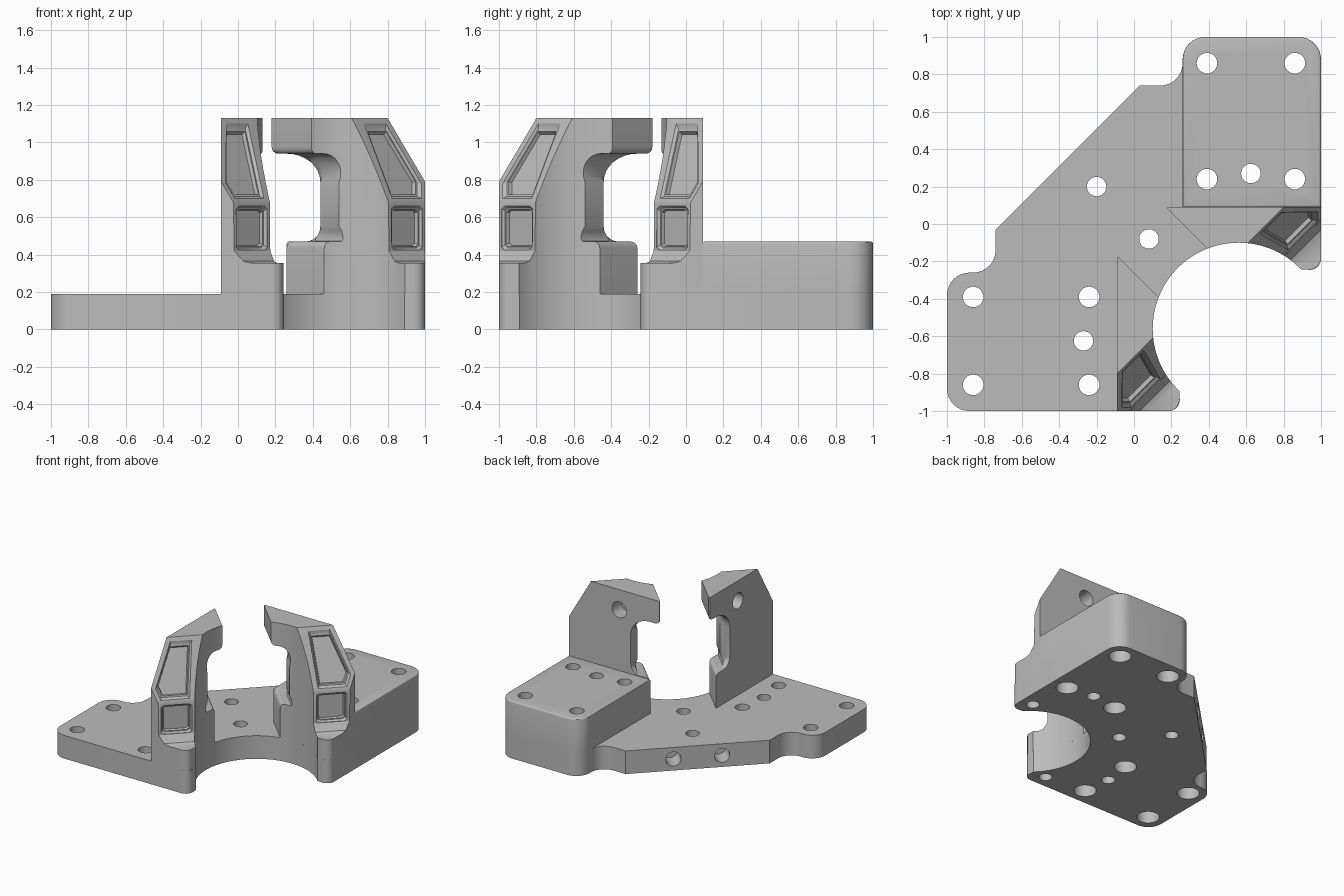
import bpy, bmesh
from math import sin, cos, radians, pi
from mathutils import Vector

if "Cube" in bpy.data.objects:
    bpy.data.objects.remove(bpy.data.objects["Cube"])

grey = bpy.data.materials.new("plain_grey")
grey.use_nodes = True
grey.diffuse_color = (0.5, 0.5, 0.5, 1)
grey.node_tree.nodes["Principled BSDF"].inputs["Base Color"].default_value = (0.5, 0.5, 0.5, 1)

BORE, BORE_R = (0.56, -0.56), 0.46      # centre and radius of the round mouth
PLATE, BLOCK, TOP, BACK = 0.19, 0.47, 1.13, 0.09


def arc(cx, cy, r, a0, a1, n=8):
    steps = [radians(a0 + (a1 - a0) * i / n) for i in range(n + 1)]
    return [(cx + r * cos(a), cy + r * sin(a)) for a in steps]


def flip(p):
    """Mirror across the diagonal plane of symmetry."""
    return (-p[1], -p[0], *p[2:])


def loft(name, rings):
    """Closed solid through rings of equal point count."""
    bm = bmesh.new()
    loops = [[bm.verts.new(p) for p in ring] for ring in rings]
    n = len(loops[0])
    for a, b in zip(loops, loops[1:]):
        for i in range(n):
            j = (i + 1) % n
            bm.faces.new((a[i], a[j], b[j], b[i]))
    bm.faces.new(loops[0])
    bm.faces.new(loops[-1])
    bmesh.ops.recalc_face_normals(bm, faces=bm.faces)
    mesh = bpy.data.meshes.new(name)
    bm.to_mesh(mesh)
    bm.free()
    mesh.materials.append(grey)
    ob = bpy.data.objects.new(name, mesh)
    bpy.context.collection.objects.link(ob)
    return ob


def prism(name, outline, z0, z1):
    return loft(name, [[(x, y, z) for x, y in outline] for z in (z0, z1)])


def rod(start, end, r, n=32):
    """Cylinder cutter between two points."""
    start, end = Vector(start), Vector(end)
    turn = (end - start).to_track_quat("Z", "Y")
    ring = [turn @ Vector((x, y, 0)) for x, y in arc(0, 0, r, 0, 360 - 360 / n, n - 1)]
    return loft("cutter", [[p + v for v in ring] for p in (start, end)])


def bevel(ob, test, width, segments):
    """Round the edges whose two ends both pass the test."""
    bm = bmesh.new()
    bm.from_mesh(ob.data)
    edges = [e for e in bm.edges if all(test(v.co) for v in e.verts)]
    bmesh.ops.bevel(bm, geom=edges, offset=width, segments=segments, profile=0.5, affect="EDGES")
    bm.to_mesh(ob.data)
    bm.free()


def cut(ob, cutters):
    for c in cutters:
        c.hide_render = True
        m = ob.modifiers.new("cut", "BOOLEAN")
        m.operation, m.solver, m.object = "DIFFERENCE", "EXACT", c
    bpy.context.view_layer.update()
    deps = bpy.context.evaluated_depsgraph_get()
    mesh = bpy.data.meshes.new_from_object(ob.evaluated_get(deps))
    ob.modifiers.clear()
    ob.data = mesh
    for c in cutters:
        bpy.data.objects.remove(c)


def mirrored(ob, name):
    copy = ob.copy()
    copy.data = ob.data.copy()
    copy.name = name
    for v in copy.data.vertices:
        v.co = flip(tuple(v.co))
    copy.data.flip_normals()
    bpy.context.collection.objects.link(copy)
    return copy


# Screw holes: counterbored corners, plain dowels, blind holes under the feet
corners = [(0.39, 0.86), (0.86, 0.86), (0.39, 0.24), (0.86, 0.24)]
dowel, foot_hole = (0.625, 0.27), (0.895, -0.12)


def drill(points, bore_top):
    out = []
    for p in points:
        out += [rod((*p, -0.1), (*p, 0.6), 0.055), rod((*p, -0.1), (*p, bore_top), 0.085)]
    return out


# Base plate: half the outline, mirrored over the diagonal
half = ([(0.03, 0.74)] + arc(0.14, 0.86, 0.12, -90, 0) + arc(0.38, 0.88, 0.12, 180, 90)
        + arc(0.88, 0.88, 0.12, 90, 0) + arc(0.94, -0.185, 0.06, 0, -90)
        + arc(*BORE, BORE_R, 44, 135, 24))
base = prism("base_plate", half + [flip(p) for p in half[-2::-1]], 0, PLATE)
cutters = drill(corners, 0.3) + drill([flip(p) for p in corners], 0.1)
for p in (dowel, flip(dowel), (0.08, -0.08), (-0.2, 0.2)):
    cutters.append(rod((*p, -0.1), (*p, 0.6), 0.052))
for p in (foot_hole, flip(foot_hole)):
    cutters.append(rod((*p, -0.1), (*p, 0.15), 0.05))
for s in (-0.13, 0.13):                  # cross holes in the slanted rear face
    cutters.append(rod((-0.5 + s, 0.5 + s, 0.095), (-0.25 + s, 0.25 + s, 0.095), 0.058))
cut(base, cutters)

# Raised mounting block
plan = [(0.26, BACK), (1, BACK)] + arc(0.88, 0.88, 0.12, 0, 90) + arc(0.38, 0.88, 0.12, 90, 180)
block = prism("mounting_block", plan, PLATE, BLOCK)
bevel(block, lambda c: c.z > BLOCK - 0.001, 0.012, 3)
cut(block, drill(corners, 0.37) + [rod((*dowel, -0.1), (*dowel, 0.6), 0.052)])

# Jaw side profile as (x, z, y where its 45 degree chamfer starts)
shelf = [(x, z, BACK) for x, z in arc(0.295, 0.435, 0.035, 180, 90, 4)]
low = [(x, z, BACK * (1 - i / 6)) for i, (x, z) in enumerate(arc(0.36, 0.55, 0.08, -90, 0, 6))]
high = [(0.26 + 0.18 * cos(a), 0.79 + 0.15 * sin(a), BACK * i / 8)
        for i, a in enumerate(i * pi / 16 for i in range(9))]
hook = [(x, z, 0.08) for x, z in arc(0.215, 0.975, 0.035, 270, 180, 4)]
profile = ([(0.26, PLATE, BACK)] + shelf + low + high + hook
           + [(0.18, TOP, 0.08), (1, TOP, None), (1, PLATE, None)])


def section(y):
    return [(x + (0 if s is None else max(0, s - y)), y, z) for x, z, s in profile]


jaw = loft("left_jaw", [section(y) for y in (BACK, 0.08, 0.045, 0, -0.243)])
bevel(jaw, lambda c: c.x > 0.999 and c.y < -0.24, 0.06, 6)

# Slanted outer face: depth along the diagonal (x - y) against height
slant = [(1.6, 0.355), (1.07, 0.355), (1.03, 0.365), (0.98, 0.42), (0.975, 0.68),
         (0.71, TOP), (0.65, 1.23), (1.6, 1.23)]
outer = loft("cutter", [[((s + d) / 2, (s - d) / 2, z) for d, z in slant] for s in (-1, 3)])


def pocket(points, normal, rise):
    """Stepped recess; points are (x, z) on the slanted face."""
    n = Vector(normal).normalized()
    flat = [Vector((x, x - (0.975 - rise * (z - 0.68)), z)) for x, z in points]
    mid = sum(flat, Vector()) / len(flat)
    steps = ((1.0, 0.03), (1.0, 0.0), (0.9, -0.014), (0.84, -0.014), (0.8, -0.035))
    return loft("cutter", [[mid + (p - mid) * k + n * d for p in flat] for k, d in steps])


window = pocket([(0.675, 1.1), (0.79, 1.1), (0.98, 0.78), (0.98, 0.7), (0.825, 0.7)],
                (1, -1, 0.589), 0.589)
panel = pocket([(0.82, 0.645), (0.835, 0.66), (0.97, 0.66), (0.985, 0.645),
                (0.985, 0.44), (0.97, 0.425), (0.835, 0.425), (0.82, 0.44)], (1, -1, 0), 0)
mouth = rod((*BORE, -0.1), (*BORE, 1.4), BORE_R, 96)
pin = rod((0.545, 0.2, 0.965), (0.545, -0.03, 0.965), 0.065)
cut(jaw, [outer, mouth, window, panel, pin])
other = mirrored(jaw, "right_jaw")

for ob in (base, block, jaw, other):
    bpy.ops.object.select_all(action="DESELECT")
    ob.select_set(True)
    bpy.context.view_layer.objects.active = ob
    bpy.ops.object.shade_smooth_by_angle(angle=radians(30))
